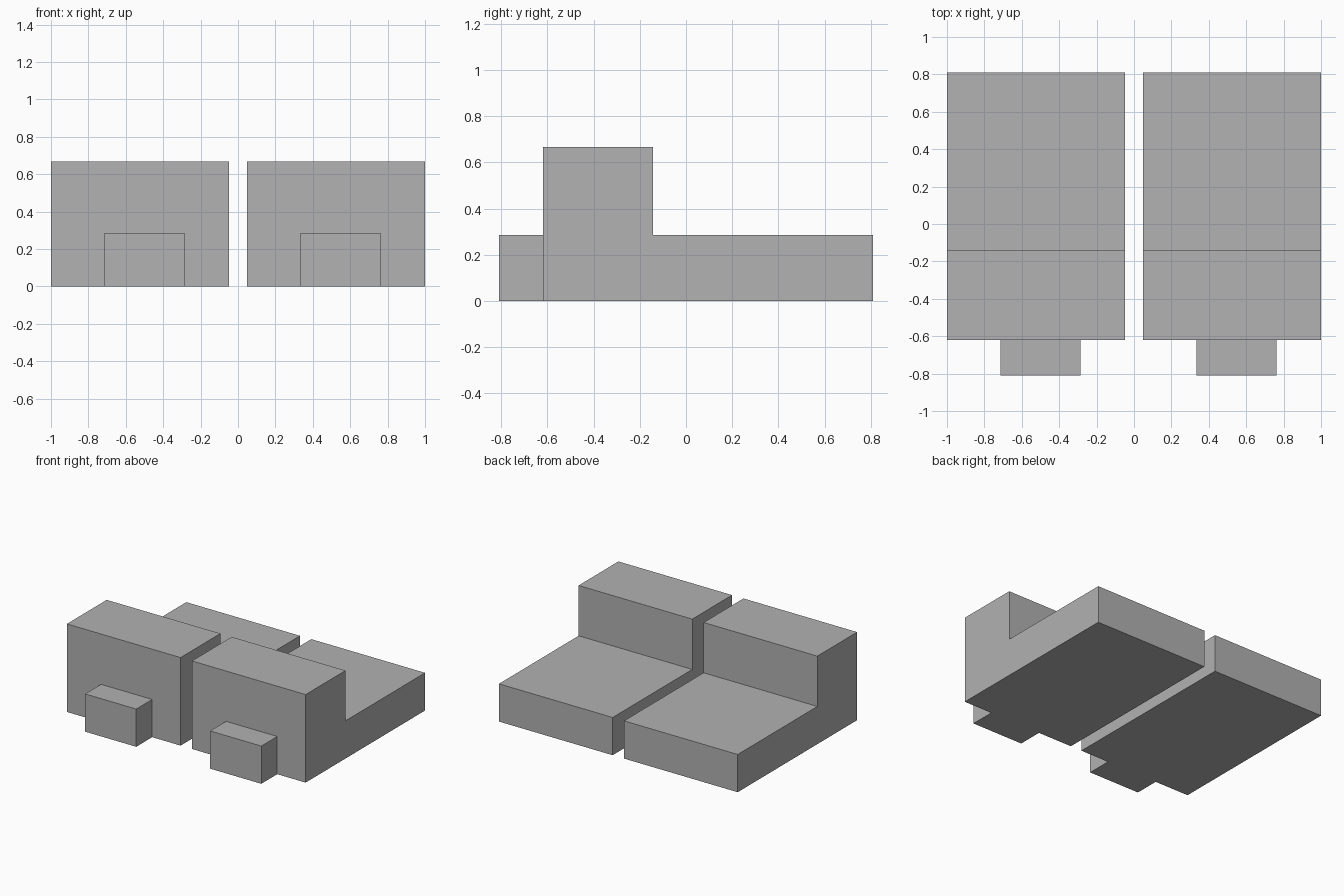
import bpy
import bmesh

default = bpy.data.objects.get("Cube")
if default:
    bpy.data.objects.remove(default, do_unlink=True)

U = 1 / 21  # module size shared by all parts

# Single flat colour
grey = bpy.data.materials.new("plain grey")
grey.use_nodes = True
colour = (0.445, 0.445, 0.445, 1)
grey.diffuse_color = colour
grey.node_tree.nodes["Principled BSDF"].inputs["Base Color"].default_value = colour


def extrude_profile(name, profile, x_start, width):
    """Extrude a (y, z) outline along x; all values are in modules."""
    bm = bmesh.new()
    face = bm.faces.new([bm.verts.new((x_start * U, y * U, z * U)) for y, z in profile])
    side = bmesh.ops.extrude_face_region(bm, geom=[face])
    moved = [v for v in side["geom"] if isinstance(v, bmesh.types.BMVert)]
    bmesh.ops.translate(bm, verts=moved, vec=(width * U, 0, 0))
    bmesh.ops.recalc_face_normals(bm, faces=bm.faces)
    mesh = bpy.data.meshes.new(name)
    bm.to_mesh(mesh)
    bm.free()
    mesh.materials.append(grey)
    obj = bpy.data.objects.new(name, mesh)
    bpy.context.collection.objects.link(obj)
    return obj


# Stepped body: tall front section and low rear slab
body = [(-13, 0), (17, 0), (17, 6), (-3, 6), (-3, 14), (-13, 14)]
# Small block standing against the front
step = [(-17, 0), (-13, 0), (-13, 6), (-17, 6)]

# Two identical units side by side with a narrow gap
for label, x in (("right", -21), ("left", 1)):
    extrude_profile(label + "_stepped_body", body, x, 20)
    extrude_profile(label + "_front_block", step, x + 6, 9)
